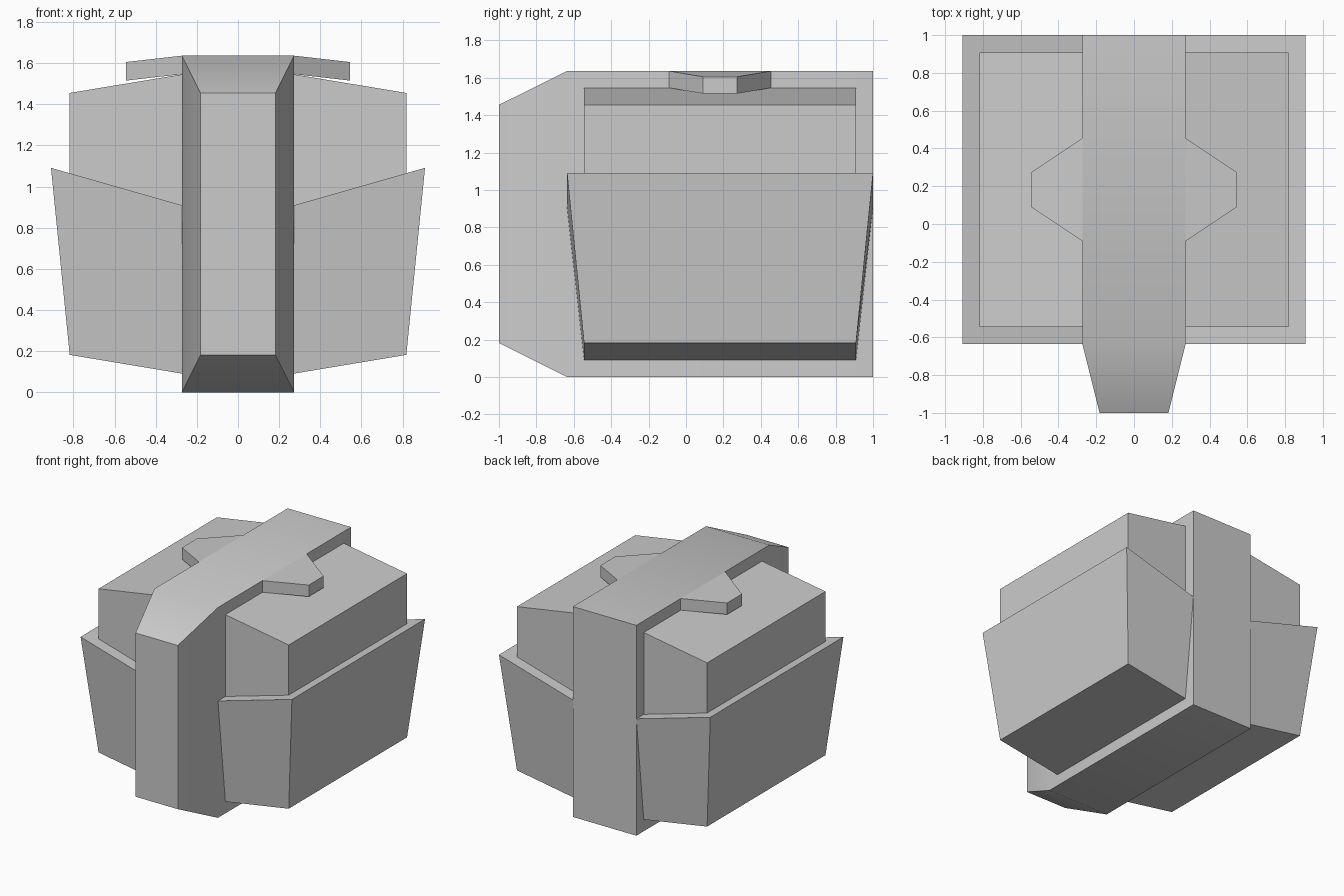
import bpy
import bmesh
import math

if "Cube" in bpy.data.objects:
    bpy.data.objects.remove(bpy.data.objects["Cube"])


def loft(name, rings, mirror=False):
    """Closed solid skinned through rings of equal point count."""
    bm = bmesh.new()
    loops = [[bm.verts.new(p) for p in ring] for ring in rings]
    n = len(loops[0])
    bm.faces.new(loops[0])
    bm.faces.new(loops[-1])
    for a, b in zip(loops, loops[1:]):
        for i in range(n):
            j = (i + 1) % n
            bm.faces.new((a[i], a[j], b[j], b[i]))
    bmesh.ops.recalc_face_normals(bm, faces=bm.faces)
    mesh = bpy.data.meshes.new(name)
    bm.to_mesh(mesh)
    bm.free()
    obj = bpy.data.objects.new(name, mesh)
    bpy.context.collection.objects.link(obj)
    if mirror:
        obj.modifiers.new("Mirror", 'MIRROR')
    return obj


def upright(y, half_width, z0, z1):
    """Rectangle facing the front, centred on x = 0."""
    w = half_width
    return [(-w, y, z0), (w, y, z0), (w, y, z1), (-w, y, z1)]


INNER = 0.273


def side_ring(outer, y0, y1, z_inner, z_outer):
    """Rectangle in plan that slopes from the spine out to the side."""
    return [(INNER, y0, z_inner), (outer, y0, z_outer),
            (outer, y1, z_outer), (INNER, y1, z_inner)]


# Central spine with a tapered front
spine = loft("central_spine", [upright(-1, 0.182, 0.182, 1.455),
                               upright(-0.636, INNER, 0, 1.636),
                               upright(1, INNER, 0, 1.636)])

# Flared lower pouches
pouch = loft("lower_pouch", [side_ring(0.818, -0.545, 0.909, 0.091, 0.182),
                             side_ring(0.909, -0.636, 1, 0.909, 1.091)], True)

# Upper blocks seated in the pouches
block = loft("upper_block", [side_ring(0.818, -0.545, 0.909, 0.90, 1.055),
                             side_ring(0.818, -0.545, 0.909, 1.545, 1.455)], True)

# Thin tapered tabs hovering just above the blocks
plan = [(INNER, -0.091, 0), (0.545, 0.091, -0.031),
        (0.545, 0.273, -0.031), (INNER, 0.455, 0)]
tab = loft("top_tab", [[(x, y, z + h) for x, y, z in plan]
                       for h in (1.546, 1.636)], True)

# Smooth only the shallow edges
for obj in (spine, pouch, block, tab):
    obj.select_set(True)
bpy.context.view_layer.objects.active = spine
bpy.ops.object.shade_smooth_by_angle(angle=math.radians(30))
